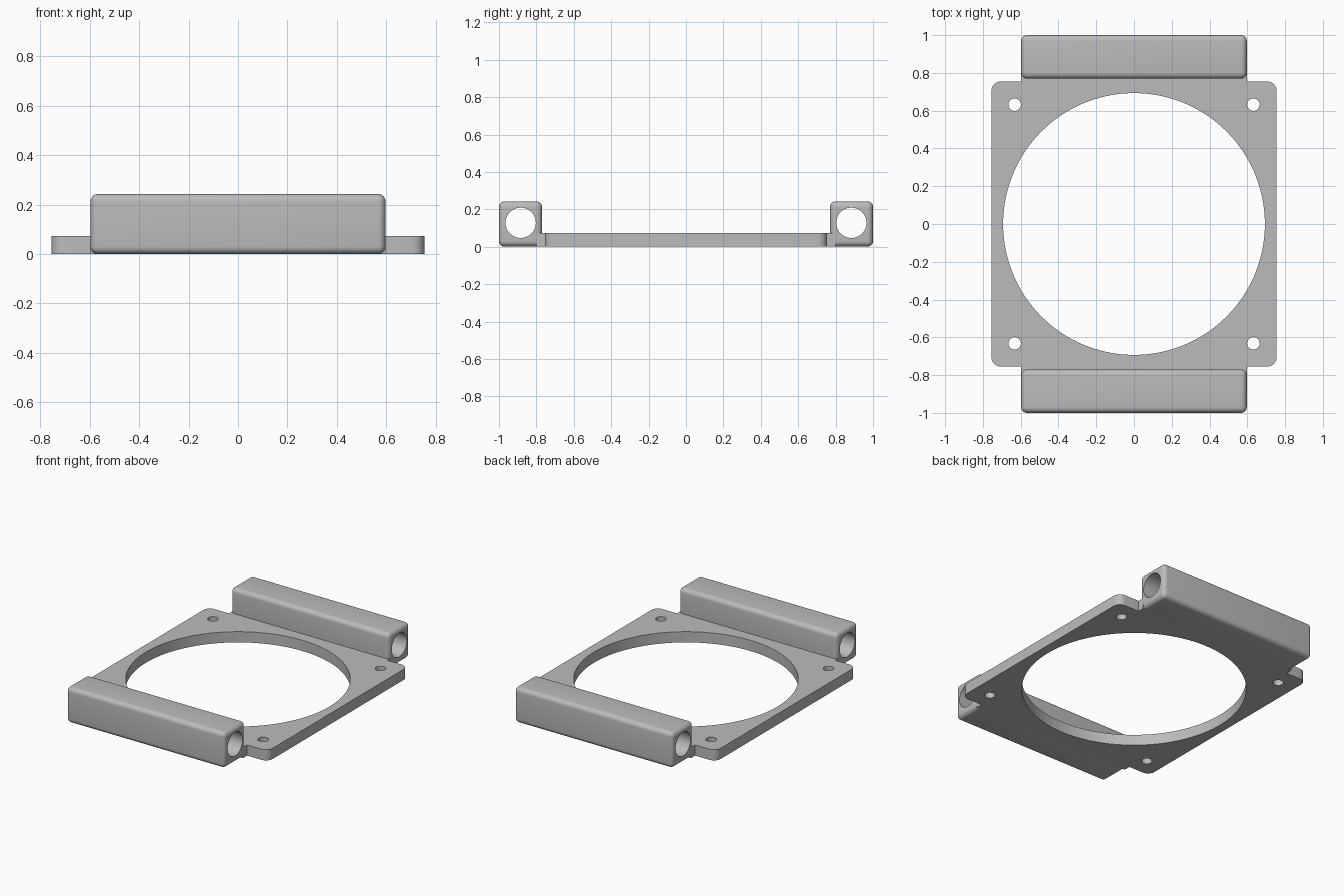
import bpy, bmesh, math
from mathutils import Matrix, Vector

cube = bpy.data.objects.get("Cube")
if cube:
    bpy.data.objects.remove(cube, do_unlink=True)

PLATE_HALF, PLATE_H = 0.755, 0.073
RAIL_HALF, RAIL_IN, RAIL_OUT, RAIL_H = 0.597, 0.77, 1.0, 0.243

grey = bpy.data.materials.new("mid_grey")
grey.use_nodes = True
colour = (0.5, 0.5, 0.5, 1)
grey.diffuse_color = colour
grey.node_tree.nodes["Principled BSDF"].inputs["Base Color"].default_value = colour


def finish(name, bm):
    bmesh.ops.recalc_face_normals(bm, faces=bm.faces)
    mesh = bpy.data.meshes.new(name)
    bm.to_mesh(mesh)
    bm.free()
    mesh.materials.append(grey)
    obj = bpy.data.objects.new(name, mesh)
    bpy.context.collection.objects.link(obj)
    return obj


def box(name, lo, hi, radius=0, vertical_only=False):
    """Box between two corners with optionally rounded edges."""
    lo, hi = Vector(lo), Vector(hi)
    bm = bmesh.new()
    bmesh.ops.create_cube(bm, size=1, matrix=Matrix.Translation((lo + hi) / 2) @ Matrix.Diagonal((*(hi - lo), 1)))
    if radius:
        edges = [e for e in bm.edges
                 if not vertical_only or abs(e.verts[0].co.z - e.verts[1].co.z) > 0.01]
        bmesh.ops.bevel(bm, geom=edges, offset=radius, segments=6, profile=0.5, affect='EDGES')
    return finish(name, bm)


def cylinder(name, centre, radius, depth, sides, along_x=False):
    bm = bmesh.new()
    turn = Matrix.Rotation(math.pi / 2 if along_x else 0, 4, 'Y')
    bmesh.ops.create_cone(bm, cap_ends=True, segments=sides, radius1=radius, radius2=radius,
                          depth=depth, matrix=Matrix.Translation(centre) @ turn)
    return finish(name, bm)


def combine(obj, tool, operation):
    """Apply a boolean and discard the tool object."""
    tool.hide_render = True
    mod = obj.modifiers.new("combine", 'BOOLEAN')
    mod.operation, mod.solver, mod.object = operation, 'EXACT', tool
    bpy.context.view_layer.objects.active = obj
    bpy.ops.object.modifier_apply(modifier=mod.name)
    bpy.data.objects.remove(tool, do_unlink=True)


def smooth(obj):
    bpy.ops.object.select_all(action='DESELECT')
    obj.select_set(True)
    bpy.context.view_layer.objects.active = obj
    bpy.ops.object.shade_smooth_by_angle(angle=math.radians(32))


# Square plate with rounded corners, joined to the rails by short webs
plate = box("mounting_plate", (-PLATE_HALF, -PLATE_HALF, 0),
            (PLATE_HALF, PLATE_HALF, PLATE_H), 0.05, True)
for side in (-1, 1):
    ys = sorted((side * 0.72, side * 0.80))
    web = box("web", (-RAIL_HALF, ys[0], 0), (RAIL_HALF, ys[1], PLATE_H))
    combine(plate, web, 'UNION')

# Large central opening and four screw holes
combine(plate, cylinder("opening_cutter", (0, 0, 0), 0.693, 1, 128), 'DIFFERENCE')
for x in (-0.632, 0.632):
    for y in (-0.632, 0.632):
        combine(plate, cylinder("screw_cutter", (x, y, 0), 0.033, 1, 32), 'DIFFERENCE')
smooth(plate)

# Rounded rails at the front and back, bored from end to end
for side, name in ((-1, "front_rail"), (1, "back_rail")):
    ys = sorted((side * RAIL_IN, side * RAIL_OUT))
    rail = box(name, (-RAIL_HALF, ys[0], 0), (RAIL_HALF, ys[1], RAIL_H), 0.03)
    bore = cylinder("bore_cutter", (0, side * 0.884, 0.128), 0.081, 2, 48, True)
    combine(rail, bore, 'DIFFERENCE')
    smooth(rail)
